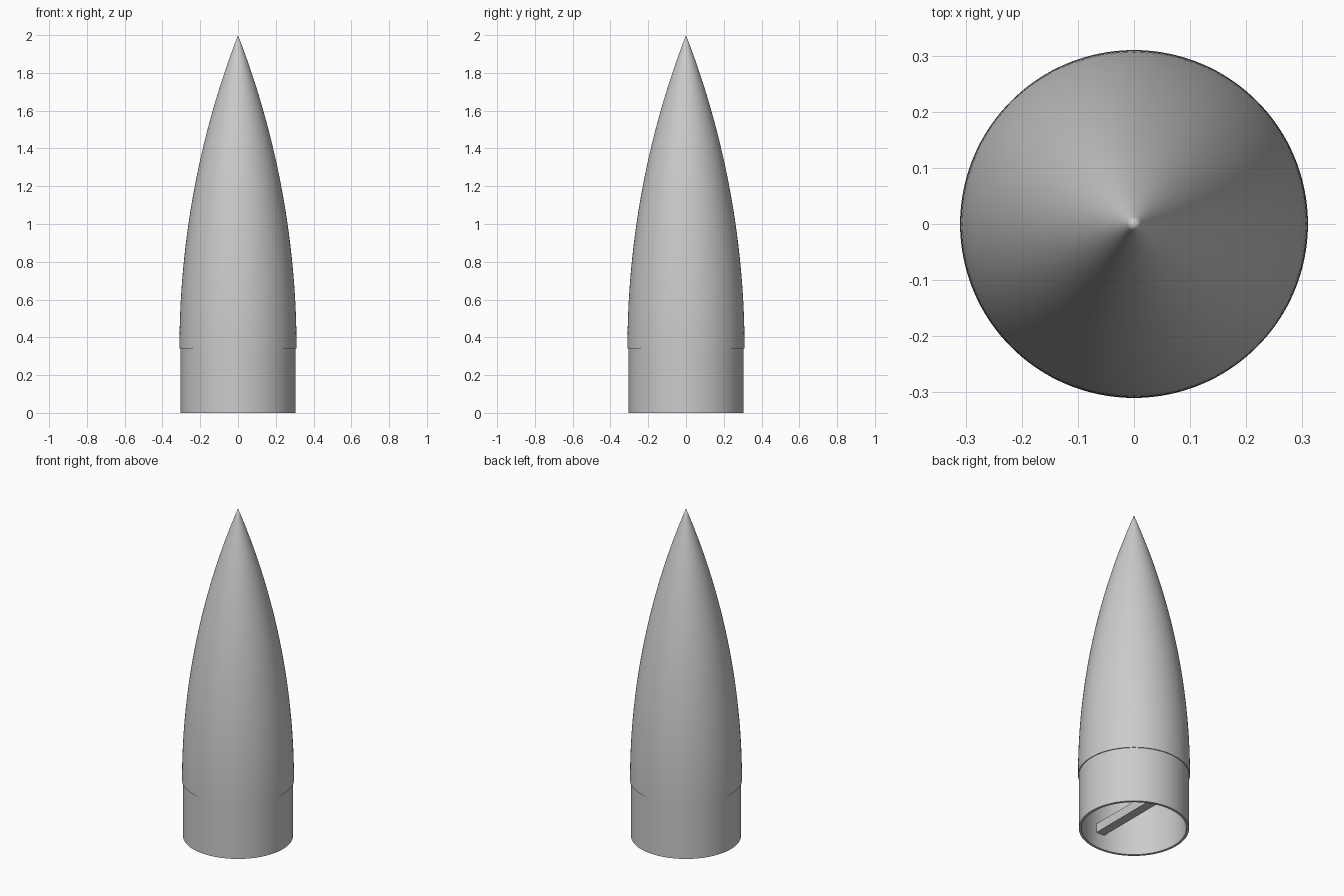
import bpy, bmesh, math

cube = bpy.data.objects.get("Cube")
if cube:
    bpy.data.objects.remove(cube, do_unlink=True)

HEIGHT = 2.0
STEP_Z = 0.34        # lower edge of the ogive
NOSE_R = 0.31
SHOULDER_R = 0.305
INNER_R = 0.29
SEGMENTS = 128

grey = bpy.data.materials.new("light grey")
grey.use_nodes = True
grey.diffuse_color = (0.6, 0.6, 0.6, 1)
grey.node_tree.nodes["Principled BSDF"].inputs["Base Color"].default_value = (0.6, 0.6, 0.6, 1)


def add_object(name, bm):
    mesh = bpy.data.meshes.new(name)
    bm.to_mesh(mesh)
    bm.free()
    mesh.materials.append(grey)
    obj = bpy.data.objects.new(name, mesh)
    bpy.context.collection.objects.link(obj)
    return obj


def ogive(radius, length, steps=48):
    """Tangent ogive profile, from the tip down to the base."""
    rho = (radius ** 2 + length ** 2) / (2 * radius)
    points = []
    for i in range(steps + 1):
        h = length * (1 - i / steps)
        r = math.sqrt(rho ** 2 - h ** 2) + radius - rho
        points.append((max(r, 0), STEP_Z + h))
    return points


def lathe(name, profile):
    bm = bmesh.new()
    verts = [bm.verts.new((r, 0, z)) for r, z in profile]
    edges = [bm.edges.new(pair) for pair in zip(verts, verts[1:])]
    bmesh.ops.spin(bm, geom=verts + edges, cent=(0, 0, 0), axis=(0, 0, 1),
                   angle=math.tau, steps=SEGMENTS, use_duplicate=False)
    bmesh.ops.remove_doubles(bm, verts=bm.verts, dist=0.0001)
    bmesh.ops.recalc_face_normals(bm, faces=bm.faces)
    obj = add_object(name, bm)
    bpy.ops.object.select_all(action="DESELECT")
    obj.select_set(True)
    bpy.context.view_layer.objects.active = obj
    bpy.ops.object.shade_smooth_by_angle(angle=math.radians(30))
    return obj


# Hollow pointed shell with a slightly narrower open shoulder
outer = ogive(NOSE_R, HEIGHT - STEP_Z)
inner = ogive(INNER_R, HEIGHT - STEP_Z - 0.06)
shoulder = [(SHOULDER_R, STEP_Z), (SHOULDER_R, 0), (INNER_R, 0)]
lathe("nose_cone_shell", outer + shoulder + inner[::-1])

# Square bar across the inside of the shoulder, ends set into the wall
bm = bmesh.new()
bmesh.ops.create_cube(bm, size=1)
bmesh.ops.scale(bm, vec=(0.055, 0.594, 0.055), verts=bm.verts)
bmesh.ops.translate(bm, vec=(0, 0, 0.12), verts=bm.verts)
add_object("anchor_crossbar", bm)
